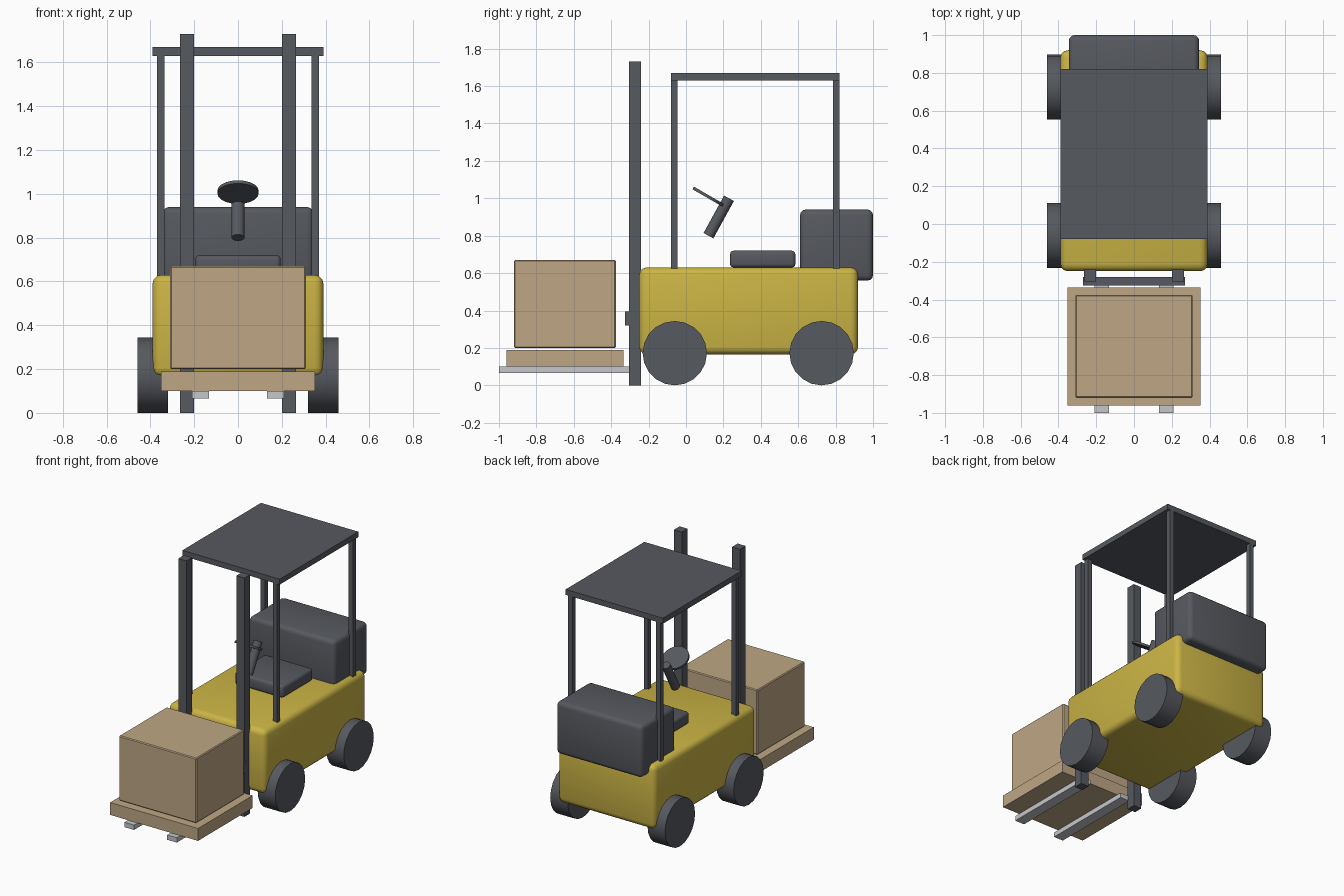
import bpy
import math
from mathutils import Vector

cube = bpy.data.objects.get("Cube")
if cube:
    bpy.data.objects.remove(cube, do_unlink=True)


def material(name, rgb):
    mat = bpy.data.materials.new(name)
    mat.use_nodes = True
    mat.diffuse_color = (*rgb, 1)
    mat.node_tree.nodes["Principled BSDF"].inputs["Base Color"].default_value = (*rgb, 1)
    return mat


YELLOW = material("body yellow", (0.60, 0.46, 0.06))
DARK = material("dark grey", (0.093, 0.10, 0.115))
WOOD = material("cardboard tan", (0.52, 0.39, 0.235))
STEEL = material("fork steel", (0.56, 0.57, 0.60))


def box(name, x, y, z, mat, bevel=0, segments=3):
    """Box from (min, max) ranges, with optional rounded edges."""
    ranges = (x, y, z)
    bpy.ops.mesh.primitive_cube_add(size=1, location=[(a + b) / 2 for a, b in ranges])
    obj = bpy.context.object
    obj.name = name
    obj.scale = [b - a for a, b in ranges]
    bpy.ops.object.transform_apply(location=False, rotation=False, scale=True)
    obj.data.materials.append(mat)
    if bevel:
        mod = obj.modifiers.new("rounded edges", "BEVEL")
        mod.width = bevel
        mod.segments = segments
        bpy.ops.object.modifier_apply(modifier=mod.name)
        bpy.ops.object.shade_smooth_by_angle(angle=math.radians(35))
    return obj


def rod(name, start, end, radius, mat, sides=20):
    """Cylinder between two points."""
    start, end = Vector(start), Vector(end)
    axis = end - start
    bpy.ops.mesh.primitive_cylinder_add(
        vertices=sides, radius=radius, depth=axis.length, location=(start + end) / 2,
        rotation=axis.to_track_quat("Z", "Y").to_euler())
    obj = bpy.context.object
    obj.name = name
    obj.data.materials.append(mat)
    bpy.ops.object.shade_smooth_by_angle(angle=math.radians(35))
    return obj


# Chassis, counterweight and seat
box("body", (-0.39, 0.39), (-0.25, 0.92), (0.165, 0.63), YELLOW, 0.04)
box("counterweight", (-0.345, 0.345), (0.61, 1.0), (0.56, 0.94), DARK, 0.03)
box("seat", (-0.195, 0.195), (0.235, 0.585), (0.63, 0.72), DARK, 0.02)

# Overhead guard
box("guard_roof", (-0.39, 0.39), (-0.08, 0.82), (1.63, 1.67), DARK)

# Mast carriage
box("carriage_bar", (-0.27, 0.27), (-0.325, -0.28), (0.32, 0.395), DARK)

# Parts repeated on both sides
for side, s in (("left", 1), ("right", -1)):
    def span(a, b):
        return tuple(sorted((s * a, s * b)))

    for end, wheel_y, post_y in (("front", -0.06, -0.08), ("rear", 0.725, 0.785)):
        rod(f"{end}_{side}_wheel", (s * 0.32, wheel_y, 0.172), (s * 0.46, wheel_y, 0.172),
            0.172, DARK)
        box(f"{end}_{side}_post", span(0.335, 0.37), (post_y, post_y + 0.035),
            (0.61, 1.64), DARK)
    box(f"{side}_mast_rail", span(0.2, 0.265), (-0.305, -0.24), (0, 1.73), DARK)
    box(f"{side}_fork", span(0.133, 0.21), (-1.0, -0.30), (0.065, 0.1), STEEL)

# Steering column and wheel share the same tilt
tilt = Vector((0, 0.5, 0.866))
hub = Vector((0, 0.12, 1.008))
rod("steering_column", (0, 0.12, 0.80), (0, 0.23, 1.0), 0.03, DARK)
rod("steering_wheel", hub - tilt * 0.008, hub + tilt * 0.008, 0.094, DARK)

# Load on the forks
box("pallet", (-0.352, 0.352), (-0.96, -0.335), (0.1, 0.19), WOOD)
box("carton", (-0.31, 0.31), (-0.92, -0.375), (0.2, 0.67), WOOD, 0.006, 1)
